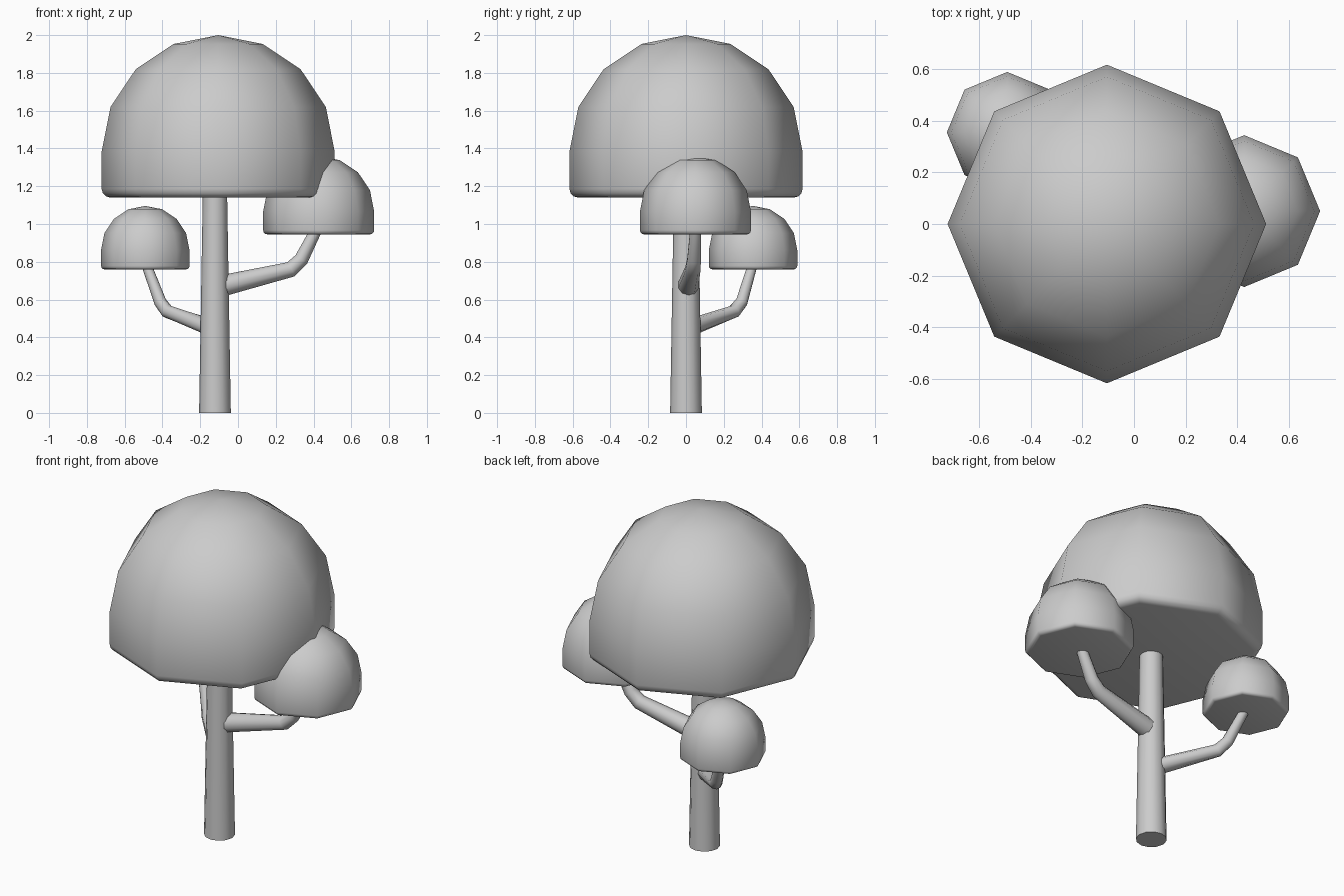
import bpy, bmesh, math
from mathutils import Vector

if "Cube" in bpy.data.objects:
    bpy.data.objects.remove(bpy.data.objects["Cube"])


def skin(name, rings, tip=None):
    """Join a list of equal-sized point rings into a closed, smooth-shaded solid."""
    bm = bmesh.new()
    loops = [[bm.verts.new(p) for p in ring] for ring in rings]
    n = len(loops[0])
    for a, b in zip(loops, loops[1:]):
        for i in range(n):
            j = (i + 1) % n
            bm.faces.new((a[i], a[j], b[j], b[i]))
    bm.faces.new(loops[0][::-1])
    if tip is None:
        bm.faces.new(loops[-1])
    else:
        top = bm.verts.new(tip)
        for i in range(n):
            bm.faces.new((loops[-1][i], loops[-1][(i + 1) % n], top))
    bmesh.ops.recalc_face_normals(bm, faces=bm.faces)
    mesh = bpy.data.meshes.new(name)
    bm.to_mesh(mesh)
    bm.free()
    obj = bpy.data.objects.new(name, mesh)
    bpy.context.collection.objects.link(obj)
    bpy.ops.object.select_all(action='DESELECT')
    obj.select_set(True)
    bpy.context.view_layer.objects.active = obj
    bpy.ops.object.shade_smooth_by_angle(angle=math.radians(55))
    return obj


def circle(n):
    return [(math.cos(2 * math.pi * i / n), math.sin(2 * math.pi * i / n)) for i in range(n)]


def canopy(name, x, y, bottom, top, r):
    """Eight-sided dome on a straight skirt with a rounded lower rim."""
    eq, b = top - r, 0.075 * r
    profile = [(r - b * (1 - math.sin(t)), bottom + b * (1 - math.cos(t)))
               for t in (math.radians(a) for a in (0, 30, 60, 90))]
    profile += [(r * math.cos(t), eq + r * math.sin(t))
                for t in (math.radians(a) for a in (0, 22.5, 45, 67.5))]
    rings = [[(x + c * pr, y + s * pr, pz) for c, s in circle(8)] for pr, pz in profile]
    return skin(name, rings, (x, y, top))


def limb(name, path, n):
    """Tapered tube along points given as (x, y, z, radius)."""
    pts = [Vector(p[:3]) for p in path]
    rings = []
    for i, p in enumerate(pts):
        d = Vector((0, 0, 0))
        if i > 0:
            d += (p - pts[i - 1]).normalized()
        if i < len(pts) - 1:
            d += (pts[i + 1] - p).normalized()
        d.normalize()
        # Keep one stable side direction so the tube does not twist
        u = d.cross(Vector((0.6, -0.8, 0) if d.x < 0 else (0, 1, 0))).normalized()
        v = d.cross(u)
        rings.append([p + (u * c + v * s) * path[i][3] for c, s in circle(n)])
    return skin(name, rings)


# Trunk
limb("trunk", [(-0.122, 0, 0, 0.084), (-0.122, 0, 1.18, 0.064)], 12)

# Branches
limb("right_branch", [(-0.075, 0.012, 0.675, 0.056), (0.28, 0.036, 0.76, 0.042),
                      (0.335, 0.043, 0.812, 0.038), (0.42, 0.052, 0.98, 0.030)], 10)
limb("left_branch", [(-0.15, 0.03, 0.455, 0.046), (-0.375, 0.255, 0.537, 0.036),
                     (-0.412, 0.295, 0.588, 0.033), (-0.487, 0.355, 0.79, 0.026)], 10)

# Foliage domes
canopy("main_canopy", -0.105, 0, 1.14, 2.0, 0.617)
canopy("right_canopy", 0.427, 0.05, 0.945, 1.36, 0.294)
canopy("left_canopy", -0.491, 0.355, 0.76, 1.096, 0.234)
